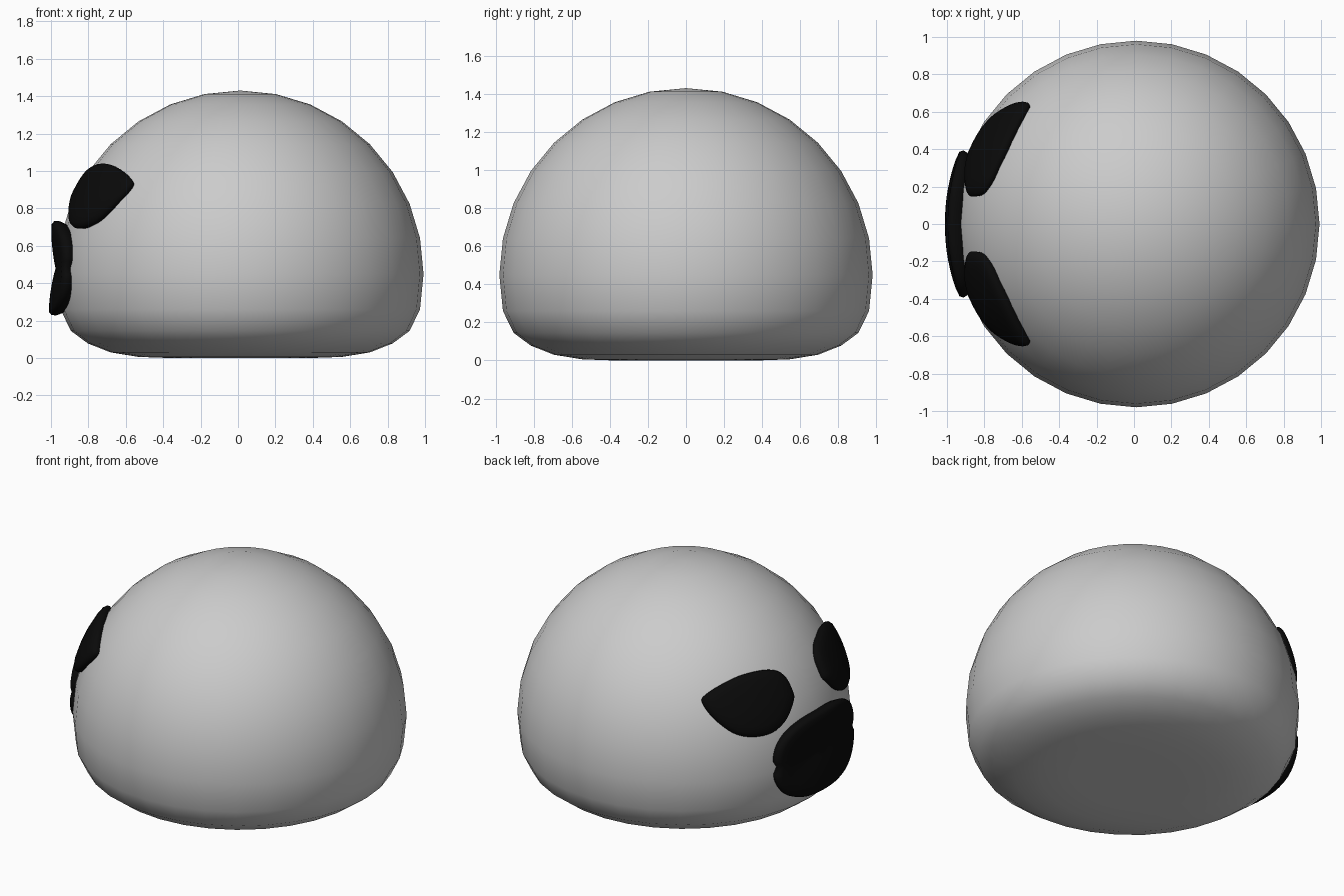
import bpy, bmesh, math
from mathutils import Vector

if "Cube" in bpy.data.objects:
    bpy.data.objects.remove(bpy.data.objects["Cube"])

R = 0.98
C = Vector((0.012, 0, 0.45))


def finish(name, bm, mat=None):
    bmesh.ops.recalc_face_normals(bm, faces=bm.faces)
    me = bpy.data.meshes.new(name)
    bm.to_mesh(me)
    bm.free()
    me.polygons.foreach_set("use_smooth", [True] * len(me.polygons))
    ob = bpy.data.objects.new(name, me)
    bpy.context.collection.objects.link(ob)
    if mat:
        me.materials.append(mat)
    return ob


def patch(name, outline, mid, right, view, rings, lift, mat):
    """Raised pad: a flat outline projected onto the body sphere.
    rings = list of (outline scale, lift factor) from the sunk edge inward."""
    up = view.cross(right)
    bm = bmesh.new()

    def vert(s, k, p):
        q = mid + (p - mid) * s
        d = right * q.x + up * q.y + view * math.sqrt(max(0, 1 - q.length_squared))
        return bm.verts.new(C + d.normalized() * (R + (lift(q) * k if k > 0 else k)))

    loops = [[vert(s, k, p) for p in outline] for s, k in rings]
    n = len(outline)
    for a, b in zip(loops, loops[1:]):
        for i in range(n):
            j = (i + 1) % n
            bm.faces.new((a[i], a[j], b[j], b[i]))
    c = vert(0, rings[-1][1], mid)
    for i in range(n):
        bm.faces.new((loops[-1][i], loops[-1][(i + 1) % n], c))
    bm.faces.new(loops[0][::-1])
    return finish(name, bm, mat)


def smooth_loop(pts, steps=4):
    """Closed Catmull-Rom curve through the points."""
    pts = [Vector(p) for p in pts]
    out, n = [], len(pts)
    for i in range(n):
        a, b, c, d = (pts[(i + k) % n] for k in (-1, 0, 1, 2))
        for s in range(steps):
            t = s / steps
            out.append(0.5 * (2 * b + (c - a) * t + (2 * a - 5 * b + 4 * c - d) * t * t
                              + (3 * b - a - 3 * c + d) * t ** 3))
    return out


black = bpy.data.materials.new("black")
black.diffuse_color = (0.003, 0.003, 0.003, 1)
black.use_nodes = True
black.node_tree.nodes["Principled BSDF"].inputs["Base Color"].default_value = black.diffuse_color

# Body: sphere with a flattened underside
bm = bmesh.new()
bmesh.ops.create_uvsphere(bm, u_segments=32, v_segments=16, radius=R)
flat = [0.45, 0.26, 0.145, 0.078, 0.03, 0.006, 0, 0, 0]
for v in bm.verts:
    ring = round(math.asin(max(-1, min(1, v.co.z / R))) / (math.pi / 16))
    z = flat[-ring] if ring < 0 else v.co.z + C.z
    v.co = (v.co.x + C.x, v.co.y, z)
finish("body", bm)

# Eyes: drooping egg-shaped pads, mirrored across y
e = math.radians(25)
right = Vector((-0.83, -0.558, 0)).normalized()
side = Vector((right.y, -right.x, 0))
view = side * math.cos(e) + Vector((0, 0, math.sin(e)))
egg = smooth_loop([(.12, .065), (.147, .112), (.247, .176), (.365, .23), (.512, .259),
                   (.6, .229), (.653, .135), (.659, .076), (.618, -.035), (.541, -.112),
                   (.424, -.141), (.306, -.118), (.188, -.03)])
eyes = patch("eyes", egg, Vector((.42, .06)), right, view,
             [(.96, -.03), (1, .25), (.97, .6), (.88, .88), (.7, 1), (.35, 1.05)],
             lambda q: 0.04, black)
m = eyes.modifiers.new("mirror", "MIRROR")
m.use_axis = (False, True, False)

# Mouth: two lips swelling away from a flush crease, notched at the corners
oval = []
for i in range(72):
    t = math.tau * i / 72
    cx, sz = math.cos(t), math.sin(t)
    y = math.copysign(abs(cx) ** 0.75, cx) * 0.395
    z = math.copysign(abs(sz) ** 0.8, sz) * 0.25
    y *= 1 - 0.06 * math.exp(-(z / 0.025) ** 2)
    oval.append(Vector((y, z + 0.03)))
patch("mouth", oval, Vector((0, .03)), Vector((0, -1, 0)), Vector((-1, 0, 0)),
      [(.96, -.03), (.99, .1), (1, .5), (.97, .85), (.9, 1), (.75, 1), (.55, 1), (.35, 1), (.15, 1)],
      lambda q: 0.008 + 0.055 * min(1, math.hypot(abs(q.y - .03) / .22, 0.75 * (q.x / .395) ** 2)),
      black)
